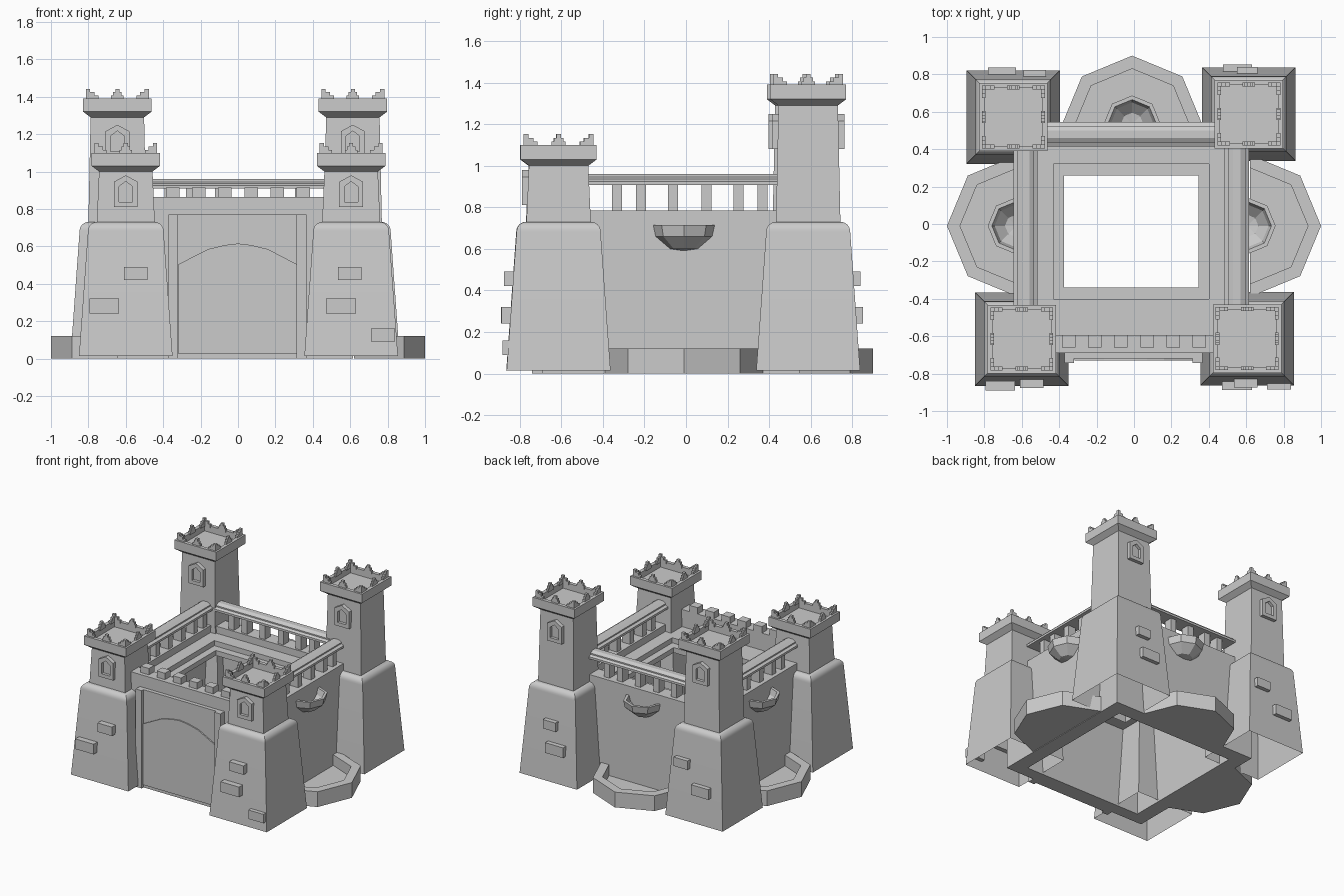
import bpy, bmesh, math
from mathutils import Matrix

if "Cube" in bpy.data.objects:
    bpy.data.objects.remove(bpy.data.objects["Cube"])


def make(name, bm, smooth=False):
    bmesh.ops.recalc_face_normals(bm, faces=bm.faces)
    me = bpy.data.meshes.new(name)
    bm.to_mesh(me)
    bm.free()
    ob = bpy.data.objects.new(name, me)
    bpy.context.collection.objects.link(ob)
    if smooth:
        bpy.ops.object.select_all(action='DESELECT')
        ob.select_set(True)
        bpy.context.view_layer.objects.active = ob
        bpy.ops.object.shade_smooth_by_angle(angle=math.radians(25))
    return ob


def add_box(bm, x0, x1, y0, y1, z0, z1):
    m = (Matrix.Translation(((x0 + x1) / 2, (y0 + y1) / 2, (z0 + z1) / 2))
         @ Matrix.Diagonal((x1 - x0, y1 - y0, z1 - z0, 1)))
    bmesh.ops.create_cube(bm, size=1, matrix=m)


def rect_loop(bm, x0, x1, y0, y1, z):
    return [bm.verts.new(p) for p in ((x0, y0, z), (x1, y0, z), (x1, y1, z), (x0, y1, z))]


def bridge(bm, a, b, closed=True):
    n = len(a)
    for i in range(n if closed else n - 1):
        j = (i + 1) % n
        bm.faces.new((a[i], a[j], b[j], b[i]))


def prism(bm, pts, axis, a, b):
    """Extrude a 2D outline along x or y from a to b."""
    def place(p, t):
        return (t, p[0], p[1]) if axis == 'x' else (p[0], t, p[1])
    r1 = [bm.verts.new(place(p, a)) for p in pts]
    r2 = [bm.verts.new(place(p, b)) for p in pts]
    bridge(bm, r1, r2)
    bm.faces.new(r1)
    bm.faces.new(r2)


def half_lathe(name, profile, centre, facing):
    """Half an octagon swept from a (radius, z) profile, bulging towards 'facing' degrees."""
    bm = bmesh.new()
    rings = []
    for k in range(5):
        a = math.radians(facing - 90 + 45 * k)
        rings.append([bm.verts.new((centre[0] + r * math.cos(a), centre[1] + r * math.sin(a), z))
                      for r, z in profile])
    for r1, r2 in zip(rings, rings[1:]):
        bridge(bm, r1, r2, closed=False)
    bmesh.ops.remove_doubles(bm, verts=bm.verts, dist=1e-5)
    make(name, bm)


def merlons(name, cx, cy, z):
    """Stepped crown: one pyramid in the middle of each side, one L at each corner."""
    bm = bmesh.new()
    h, t = 0.168, 0.02
    for w, dz in ((0.066, 0.016), (0.046, 0.034), (0.022, 0.052)):
        for s in (-1, 1):
            e0, e1 = sorted((s * h, s * (h - t)))
            add_box(bm, cx - w / 2, cx + w / 2, cy + e0, cy + e1, z - 0.01, z + dz)
            add_box(bm, cx + e0, cx + e1, cy - w / 2, cy + w / 2, z - 0.01, z + dz)
            for q in (-1, 1):
                f0, f1 = sorted((q * h, q * (h - w)))
                add_box(bm, cx + f0, cx + f1, cy + e0, cy + e1, z - 0.01, z + dz)
                add_box(bm, cx + e0, cx + e1, cy + f0, cy + f1, z - 0.01, z + dz)
    make(name, bm)


def window(name, cx, face_y, z, out):
    """Pointed frame with a recessed pane."""
    def outline(w, lo, sh, top):
        return [(cx - w, z + lo), (cx + w, z + lo), (cx + w, z + sh), (cx, z + top), (cx - w, z + sh)]
    bm = bmesh.new()
    big, small = outline(0.064, 0, 0.135, 0.17), outline(0.036, 0.028, 0.11, 0.137)
    rows = [(big, -0.03), (big, 0.03), (small, 0.03), (small, 0.008)]
    loops = [[bm.verts.new((x, face_y + out * d, zz)) for x, zz in pts] for pts, d in rows]
    for a, b in zip(loops, loops[1:]):
        bridge(bm, a, b)
    bm.faces.new(loops[-1])
    make(name, bm)


def tower(name, cx, cy, top):
    # battered base, rounded shoulder, shaft, flared cap with sunken floor
    arc = [math.radians(15 * k) for k in range(7)]
    prof = [(0.25, 0.015)] + [(0.155 + 0.047 * math.cos(a), 0.683 + 0.047 * math.sin(a)) for a in arc]
    prof += [(0.143, top - 0.1), (0.183, top - 0.07), (0.183, top), (0.155, top), (0.155, top - 0.05)]
    bm = bmesh.new()
    loops = [rect_loop(bm, cx - h, cx + h, cy - h, cy + h, z) for h, z in prof]
    for a, b in zip(loops, loops[1:]):
        bridge(bm, a, b)
    bm.faces.new(loops[-1])
    make(name, bm, smooth=True)
    merlons(name + "_crown", cx, cy, top)


# Towers
towers = {"front_left": (-0.60, -0.615, 1.10), "front_right": (0.605, -0.613, 1.10),
          "back_left": (-0.645, 0.572, 1.39), "back_right": (0.614, 0.588, 1.39)}
for side, (cx, cy, top) in towers.items():
    tower(side + "_tower", cx, cy, top)
    wz = top - 0.29 if top < 1.2 else top - 0.31
    window(side + "_front_window", cx, cy - 0.145, wz, -1)
    if cy > 0:
        window(side + "_back_window", cx, cy + 0.145, wz, 1)

# Raised stones on the tower bases: x range, z range
stones = {"front_left": [(-0.61, -0.485, 0.42, 0.49), (-0.795, -0.635, 0.24, 0.32)],
          "front_right": [(0.535, 0.66, 0.42, 0.49), (0.47, 0.63, 0.24, 0.32), (0.71, 0.84, 0.09, 0.16)],
          "back_left": [(-0.59, -0.47, 0.42, 0.49), (-0.78, -0.63, 0.24, 0.32)],
          "back_right": [(0.55, 0.66, 0.42, 0.49), (0.475, 0.63, 0.24, 0.32)]}
for side, items in stones.items():
    cy = towers[side][1]
    bm = bmesh.new()
    for x0, x1, z0, z1 in items:
        half = 0.25 - 0.073 * (z0 + z1) / 2
        s, out = (-1, 0.045 if z0 > 0.1 else 0.03) if cy < 0 else (1, 0.035)
        y0, y1 = sorted((cy + s * (half - 0.03), cy + s * (half + out)))
        add_box(bm, x0, x1, y0, y1, z0, z1)
    make(side + "_stones", bm)

# Curtain walls with an inner walkway and a lower ledge around the open court
bm = bmesh.new()
outer = (-0.645, 0.615, -0.69, 0.545)
inner = (-0.53, 0.50, -0.594, 0.43)
walk = (-0.43, 0.40, -0.40, 0.32)
court = (-0.375, 0.345, -0.34, 0.26)
sections = ((outer, 0.0), (outer, 0.785), (inner, 0.785), (inner, 0.73), (walk, 0.73),
            (walk, 0.69), (court, 0.69), (court, 0.65), (inner, 0.65), (inner, 0.0))
loops = [rect_loop(bm, *r, z) for r, z in sections]
for a, b in zip(loops, loops[1:] + loops[:1]):
    bridge(bm, a, b)
make("curtain_wall", bm)

# Front parapet with six merlons
bm = bmesh.new()
add_box(bm, -0.47, 0.47, -0.69, -0.594, 0.77, 0.865)
for i in range(6):
    x = -0.35 + 0.14 * i
    add_box(bm, x - 0.036, x + 0.036, -0.66, -0.594, 0.86, 0.915)
make("front_parapet", bm)

# Gate surround: backing panel, two posts, and the arched gate
bm = bmesh.new()
add_box(bm, -0.372, 0.366, -0.72, -0.68, 0.0, 0.77)
for x0, x1 in ((-0.372, -0.32), (0.314, 0.366)):
    add_box(bm, x0, x1, -0.742, -0.70, 0.0, 0.77)
make("gate_surround", bm)
bm = bmesh.new()
gate = [(-0.317, 0.025), (0.313, 0.025), (0.313, 0.505), (0.16, 0.585), (0.07, 0.607),
        (0, 0.615), (-0.07, 0.607), (-0.16, 0.585), (-0.317, 0.505)]
prism(bm, gate, 'y', -0.73, -0.70)
make("gate", bm)

# Balustrades on the sides and back
rail = [(-0.065, 0.908), (0.065, 0.908), (0.065, 0.925), (0.045, 0.935), (0.045, 0.945), (0.02, 0.96),
        (-0.02, 0.96), (-0.045, 0.945), (-0.045, 0.935), (-0.065, 0.925)]
for name, axis, c, a, b in (("left", 'y', -0.58, -0.50, 0.46), ("right", 'y', 0.55, -0.50, 0.48),
                            ("back", 'x', 0.48, -0.54, 0.50)):
    bm = bmesh.new()
    prism(bm, [(c + u, z) for u, z in rail], axis, a, b)
    for d in (-0.35, -0.235, -0.08, 0.08, 0.235, 0.35):
        if axis == 'y':
            add_box(bm, c - 0.035, c + 0.035, d - 0.006, d + 0.042, 0.77, 0.915)
        else:
            add_box(bm, d - 0.044, d + 0.004, c - 0.035, c + 0.035, 0.77, 0.915)
    make(name + "_balustrade", bm)

# Half-octagon basins on the ground and bowls on the walls
basin = [(0, 0), (0.38, 0), (0.38, 0.12), (0.31, 0.12), (0.31, 0.035), (0, 0.035)]
bowl = [(0, 0.59), (0.07, 0.60), (0.14, 0.66), (0.152, 0.715), (0.13, 0.715),
        (0.115, 0.67), (0.06, 0.62), (0, 0.61)]
for name, basin_c, bowl_c, facing in (("right", (0.62, -0.01), (0.605, -0.01), 0),
                                      ("back", (-0.01, 0.52), (-0.01, 0.535), 90),
                                      ("left", (-0.62, -0.01), (-0.63, -0.01), 180)):
    half_lathe(name + "_basin", basin, basin_c, facing)
    half_lathe(name + "_bowl", bowl, bowl_c, facing)
